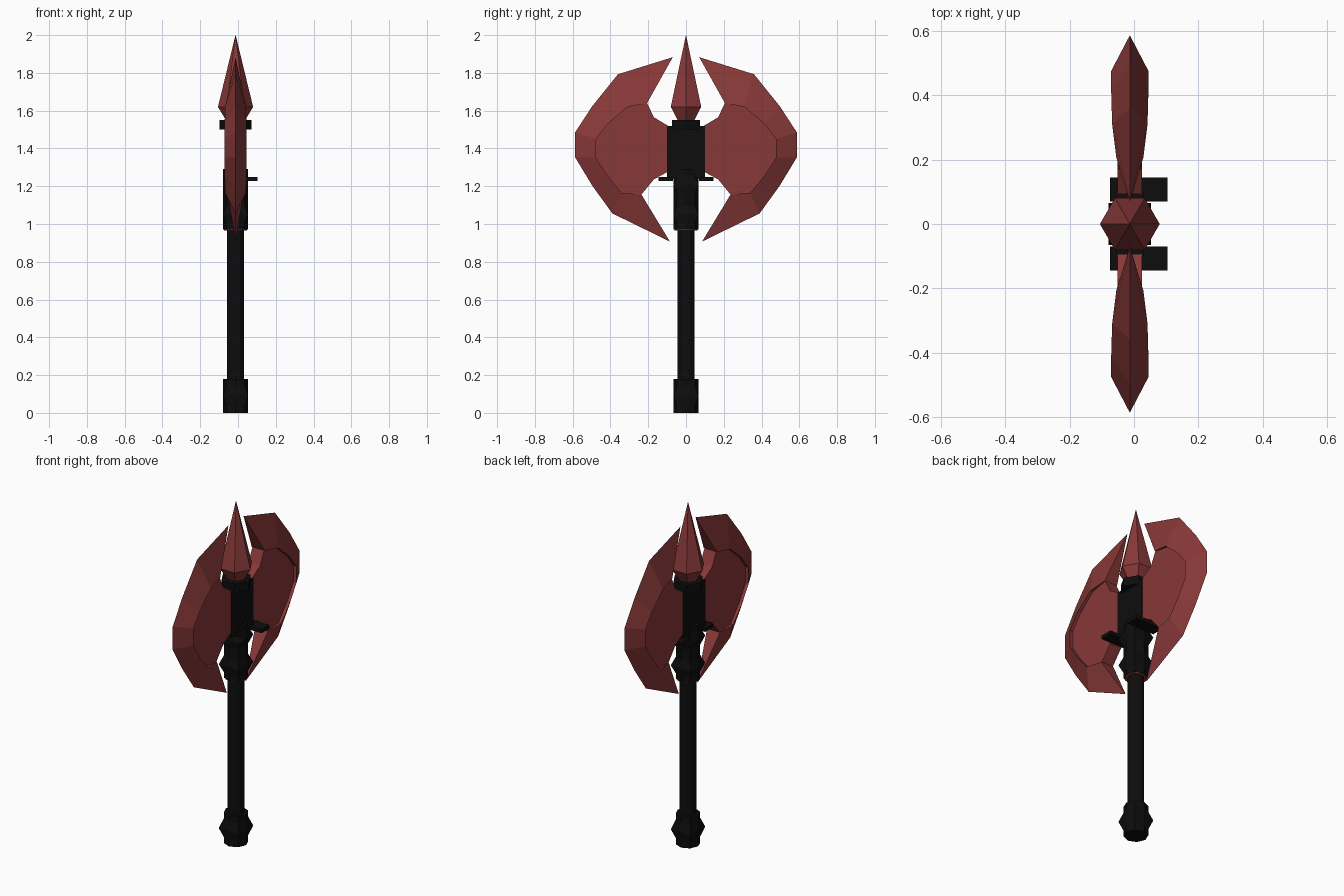
import bpy, bmesh
from math import cos, sin, pi

if "Cube" in bpy.data.objects:
    bpy.data.objects.remove(bpy.data.objects["Cube"])

CX = -0.013  # axis of the weapon


def material(name, rgb):
    m = bpy.data.materials.new(name)
    m.diffuse_color = (*rgb, 1)
    m.use_nodes = True
    m.node_tree.nodes["Principled BSDF"].inputs["Base Color"].default_value = m.diffuse_color
    return m


RED = material("dark_red", (0.25, 0.04, 0.04))
BLACK = material("black", (0.004, 0.004, 0.004))


def make(name, verts, faces, mat):
    me = bpy.data.meshes.new(name)
    me.from_pydata(verts, [], faces)
    bm = bmesh.new()
    bm.from_mesh(me)
    bmesh.ops.recalc_face_normals(bm, faces=bm.faces)
    bm.to_mesh(me)
    bm.free()
    me.materials.append(mat)
    ob = bpy.data.objects.new(name, me)
    bpy.context.collection.objects.link(ob)
    return ob


def loft(name, rings, n, mat):
    """Rings of (z, radius, radius of odd vertices) joined into a capped solid."""
    verts, faces = [], []
    for z, r, odd in rings:
        for i in range(n):
            a, q = 2 * pi * i / n, (odd if i % 2 else r)
            verts.append((CX + q * cos(a), q * sin(a), z))
    for k in range(len(rings) - 1):
        for i in range(n):
            j = (i + 1) % n
            faces.append((k*n + i, k*n + j, k*n + n + j, k*n + n + i))
    faces += [tuple(range(n)), tuple(range(len(verts) - n, len(verts)))]
    return make(name, verts, faces, mat)


def box(name, x0, x1, y0, y1, z0, z1, mat):
    v = [(x, y, z) for x in (x0, x1) for y in (y0, y1) for z in (z0, z1)]
    f = [(0, 1, 3, 2), (4, 5, 7, 6), (0, 1, 5, 4), (2, 3, 7, 6), (0, 2, 6, 4), (1, 3, 7, 5)]
    return make(name, v, f, mat)


def bulge(name, z, h, mat):
    """Round band whose middle swells out to a square."""
    r, d = 0.066, 0.093
    return loft(name, [(z, r, r), (z + .2*h, r, r), (z + .5*h, r, d),
                       (z + .8*h, r, r), (z + h, r, r)], 8, mat)


# Shaft, pommel and collars
loft("shaft", [(0.05, .045, .045), (1.5, .045, .045)], 12, BLACK)
bulge("pommel", 0, 0.18, BLACK)
bulge("lower_collar", 0.97, 0.16, BLACK)
bulge("upper_collar", 1.13, 0.16, BLACK)
for i, z in enumerate((0.965, 1.125)):
    loft(f"collar_ring_{i}", [(z, .06, .06), (z + .01, .06, .06)], 12, RED)

# Head block and hexagonal cap
box("head_block", CX - .042, CX + .042, -.1, .1, 1.24, 1.52, BLACK)
loft("head_cap", [(1.5, .085, .085), (1.55, .085, .085)], 6, BLACK)

# Top spike
loft("spike", [(1.54, .045, .045), (1.62, .093, .093), (2.0, .0005, .0005)], 6, RED)

# Blade outline, raised rim (y, z, half thickness) and neck
EDGE = [(.07, 1.883), (.36, 1.793), (.497, 1.623), (.587, 1.485),
        (.587, 1.353), (.497, 1.204), (.39, 1.056), (.085, .907)]
RIM = [(.206, 1.64, .042), (.31, 1.62, .055), (.415, 1.53, .058), (.476, 1.45, .058),
       (.476, 1.35, .058), (.415, 1.255, .058), (.34, 1.165, .055), (.236, 1.156, .042)]
NECK = [(.17, 1.236), (.09, 1.28), (.09, 1.517), (.17, 1.565)]

for s, side in ((1, "right"), (-1, "left")):
    n = len(EDGE)
    # Sharp crescent: wedge between the cutting edge and the rim
    v = [(CX, s*y, z) for y, z in EDGE]
    v += [(CX + t, s*y, z) for y, z, t in RIM]
    v += [(CX - t, s*y, z) for y, z, t in RIM]
    f = []
    for i in range(n - 1):
        f += [(i, i+1, n+i+1, n+i), (i, i+1, 2*n+i+1, 2*n+i), (n+i, n+i+1, 2*n+i+1, 2*n+i)]
    f += [(0, n, 2*n), (n-1, 2*n-1, 3*n-1)]
    make(f"{side}_blade_edge", v, f, RED)
    # Recessed inner plate
    outline = [(y, z) for y, z, t in RIM] + NECK
    m = len(outline)
    v = [(CX + d, s*y, z) for d in (.038, -.038) for y, z in outline]
    f = [tuple(range(m)), tuple(range(m, 2*m))]
    f += [(i, (i+1) % m, m + (i+1) % m, m + i) for i in range(m)]
    make(f"{side}_blade_plate", v, f, RED)
    # Flat lug beside the collar
    y0, y1 = sorted((s*.07, s*.145))
    box(f"{side}_lug", -.075, .104, y0, y1, 1.228, 1.248, BLACK)
